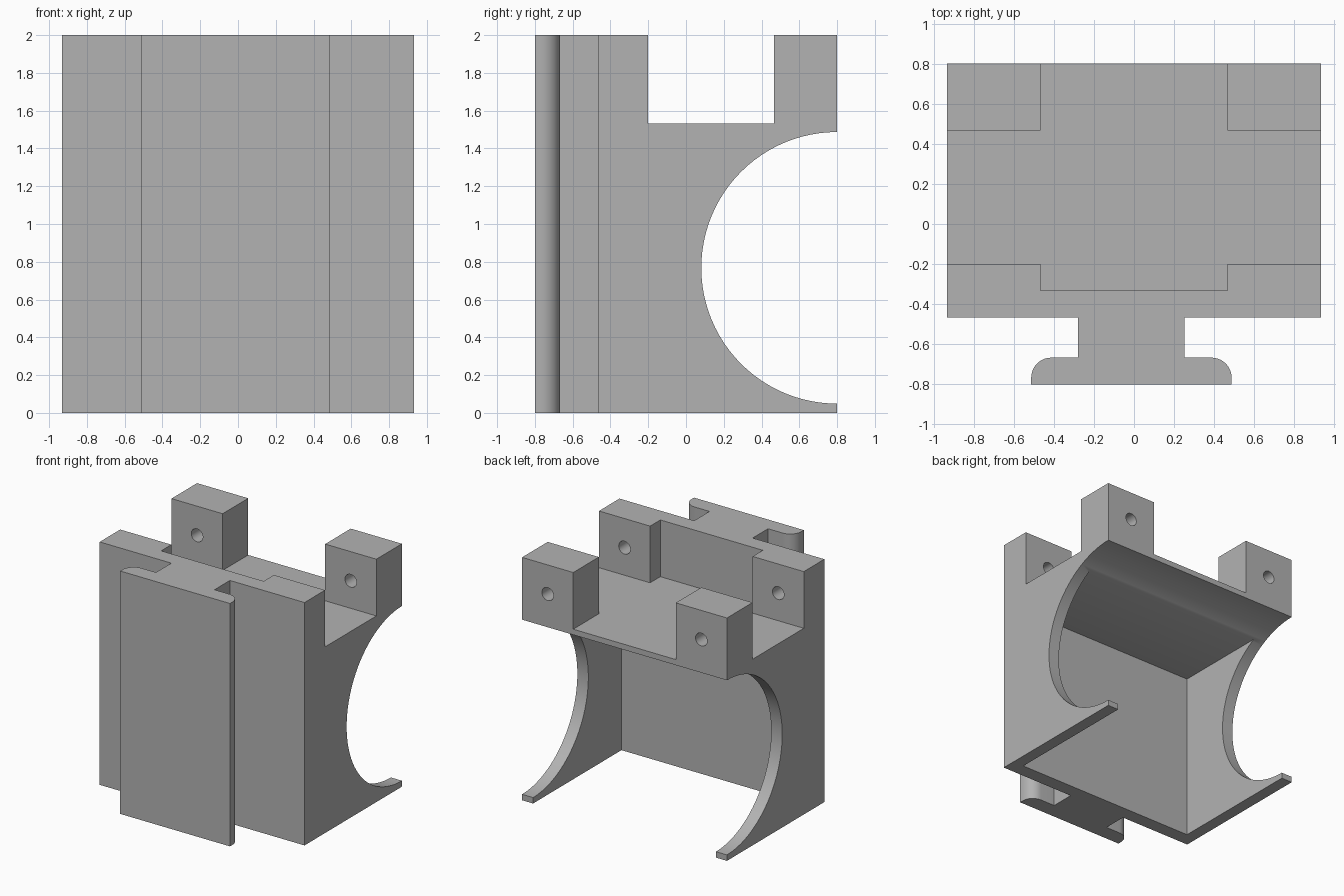
import bpy, bmesh, math
from mathutils import Vector

if "Cube" in bpy.data.objects:
    bpy.data.objects.remove(bpy.data.objects["Cube"])

grey = bpy.data.materials.new("plain grey")
grey.diffuse_color = (0.45, 0.45, 0.45, 1)
grey.use_nodes = True
grey.node_tree.nodes["Principled BSDF"].inputs["Base Color"].default_value = grey.diffuse_color


def prism(name, points, place, start, end):
    """Extrude a closed 2D profile between two positions along one axis."""
    bm = bmesh.new()
    low = [bm.verts.new(place(u, v, start)) for u, v in points]
    high = [bm.verts.new(place(u, v, end)) for u, v in points]
    bm.faces.new(low)
    bm.faces.new(high[::-1])
    n = len(points)
    for i in range(n):
        j = (i + 1) % n
        bm.faces.new((low[j], low[i], high[i], high[j]))
    bmesh.ops.recalc_face_normals(bm, faces=bm.faces)
    mesh = bpy.data.meshes.new(name)
    bm.to_mesh(mesh)
    bm.free()
    mesh.materials.append(grey)
    obj = bpy.data.objects.new(name, mesh)
    bpy.context.collection.objects.link(obj)
    return obj


def along_x(u, v, w):
    return Vector((w, u, v))


def along_y(u, v, w):
    return Vector((u, w, v))


def along_z(u, v, w):
    return Vector((u, v, w))


def arc(cu, cv, r, a0, a1, steps):
    angles = [math.radians(a0 + (a1 - a0) * i / steps) for i in range(steps + 1)]
    return [(cu + r * math.cos(a), cv + r * math.sin(a)) for a in angles]


def box(name, x0, x1, y0, y1, z0, z1):
    return prism(name, [(x0, y0), (x1, y0), (x1, y1), (x0, y1)], along_z, z0, z1)


def combine(target, other, operation):
    """Apply a boolean and discard the second object."""
    mod = target.modifiers.new("boolean", 'BOOLEAN')
    mod.operation = operation
    mod.solver = 'EXACT'
    mod.object = other
    bpy.context.view_layer.objects.active = target
    bpy.ops.object.modifier_apply(modifier=mod.name)
    bpy.data.objects.remove(other, do_unlink=True)


# Main housing: side profile with top slot and half-round rear opening
profile = [(-0.467, 0), (0.8, 0)]
profile += arc(0.8, 0.768, 0.719, 270, 90, 48)
profile += [(0.8, 2), (0.467, 2), (0.467, 1.533), (-0.2, 1.533), (-0.2, 2), (-0.467, 2)]
body = prism("bracket_body", profile, along_x, -0.933, 0.933)

# Gap between the corner blocks, and the hollow below the shelf
combine(body, box("block_gap", -0.467, 0.467, -0.333, 0.9, 1.533, 2.1), 'DIFFERENCE')
combine(body, box("hollow", -0.833, 0.833, -0.35, 0.9, -0.1, 1.4), 'DIFFERENCE')

# Screw holes: through the rear blocks, blind in the front blocks
for side in (-1, 1):
    circle = arc(side * 0.7, 1.76, 0.053, 0, 345, 23)
    combine(body, prism("screw_hole", circle, along_y, -0.4, 0.9), 'DIFFERENCE')

# Mounting rail on the front: neck and flange with rounded rear corners
rail = [(-0.28, -0.42), (-0.28, -0.667)]
rail += arc(-0.413, -0.767, 0.1, 90, 180, 10)
rail += [(-0.513, -0.8), (0.487, -0.8)]
rail += arc(0.387, -0.767, 0.1, 0, 90, 10)
rail += [(0.253, -0.667), (0.253, -0.42)]
combine(body, prism("mounting_rail", rail, along_z, 0, 2), 'UNION')

# Smooth the round surfaces and keep hard edges
bpy.ops.object.select_all(action='DESELECT')
body.select_set(True)
bpy.context.view_layer.objects.active = body
bpy.ops.object.shade_smooth_by_angle(angle=math.radians(30))
